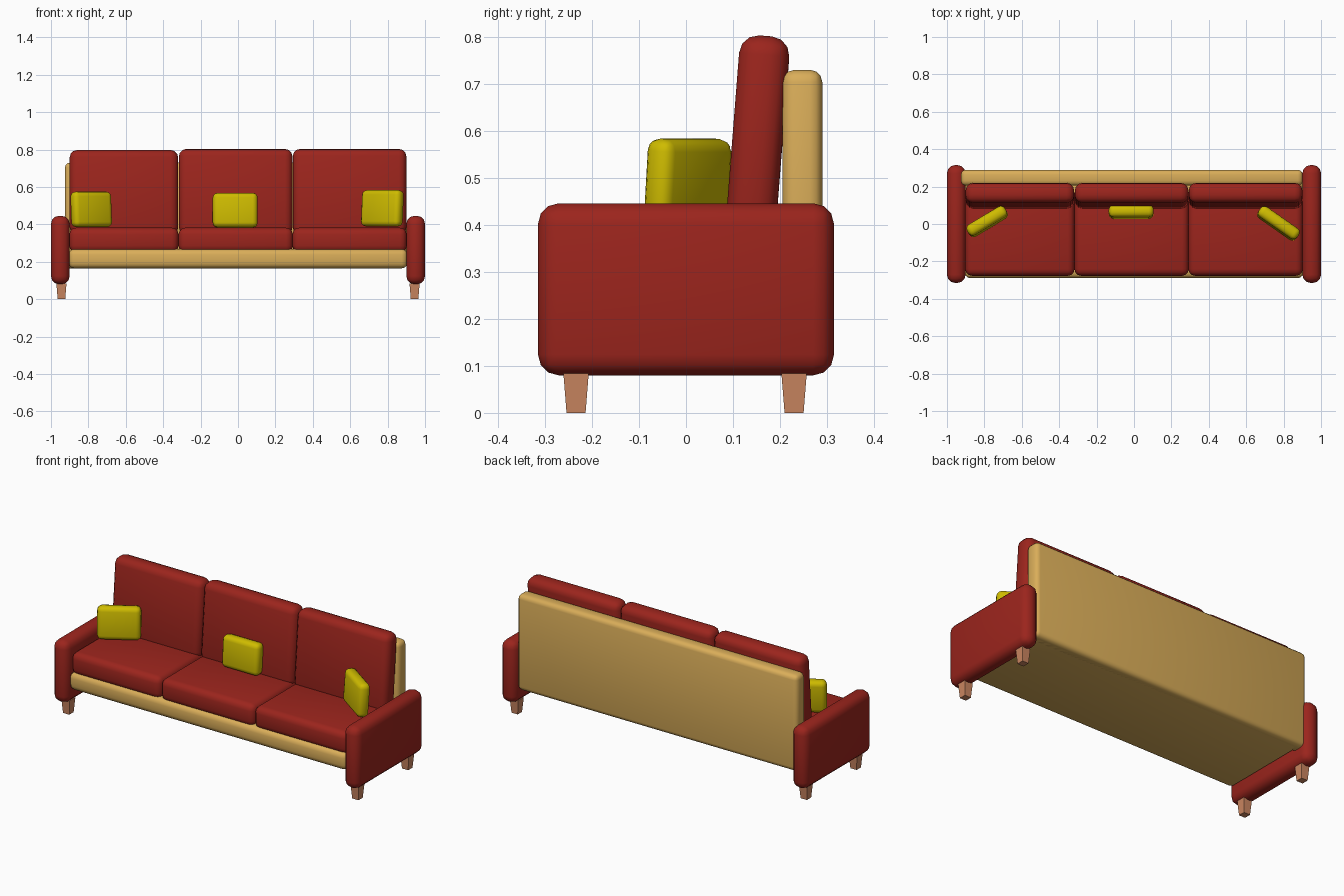
import bpy, bmesh
from math import radians
from mathutils import Vector, Matrix

if "Cube" in bpy.data.objects:
    bpy.data.objects.remove(bpy.data.objects["Cube"])


def material(name, rgb):
    m = bpy.data.materials.new(name)
    m.diffuse_color = (*rgb, 1)
    m.use_nodes = True
    m.node_tree.nodes["Principled BSDF"].inputs["Base Color"].default_value = m.diffuse_color
    return m


RED = material("red_fabric", (0.33, 0.018, 0.012))
WOOD = material("light_wood", (0.70, 0.42, 0.10))
LEG = material("leg_wood", (0.60, 0.24, 0.12))
YELLOW = material("yellow_fabric", (0.62, 0.50, 0.0))


def box(name, lo, hi, mat, bevel=0.0, segments=3, tilt=0.0, turn=0.0, taper=1.0):
    """Box between two corners, optionally rounded, tilted back and turned."""
    lo, hi = Vector(lo), Vector(hi)
    size = hi - lo
    bm = bmesh.new()
    bmesh.ops.create_cube(bm, size=1)
    for v in bm.verts:
        if v.co.z < 0:
            v.co.x *= taper
            v.co.y *= taper
    bmesh.ops.scale(bm, vec=size, verts=bm.verts)
    if bevel:
        bmesh.ops.bevel(bm, geom=bm.edges[:], offset=bevel, segments=segments,
                        profile=0.5, affect='EDGES', clamp_overlap=True)
    mesh = bpy.data.meshes.new(name)
    bm.to_mesh(mesh)
    bm.free()
    obj = bpy.data.objects.new(name, mesh)
    bpy.context.collection.objects.link(obj)
    obj.matrix_world = (Matrix.Translation((lo + hi) / 2)
                        @ Matrix.Rotation(turn, 4, 'Z') @ Matrix.Rotation(tilt, 4, 'X'))
    mesh.materials.append(mat)
    if bevel:
        mesh.polygons.foreach_set("use_smooth", [True] * len(mesh.polygons))
    return obj


# Wooden seat base and back board
box("seat_base", (-0.905, -0.29, 0.165), (0.905, 0.285, 0.268), WOOD, 0.03)
box("back_board", (-0.925, 0.205, 0.165), (0.902, 0.29, 0.73), WOOD, 0.026)

# Arms and tapered legs
for side, s in (("left", -1), ("right", 1)):
    x = 0.95 * s
    box(f"{side}_arm", (x - 0.05, -0.315, 0.08), (x + 0.05, 0.315, 0.446), RED, 0.044)
    for end, y in (("front", -0.234), ("back", 0.23)):
        lx = 0.944 * s
        box(f"{side}_{end}_leg", (lx - 0.027, y - 0.027, 0), (lx + 0.027, y + 0.027, 0.085),
            LEG, taper=0.75)

# Seat and back cushions
for n, (x0, x1) in enumerate(((-0.902, -0.318), (-0.318, 0.293), (0.291, 0.902)), 1):
    box(f"seat_cushion_{n}", (x0, -0.277, 0.25), (x1, 0.2, 0.382), RED, 0.036)
    top = 0.797 if n == 1 else 0.803
    box(f"back_cushion_{n}", (x0 + 0.002, 0.098, 0.345), (x1 - 0.002, 0.205, top),
        RED, 0.04, tilt=radians(-4.5))

# Throw pillows: centre, size, turn
for n, (c, w, h, turn) in enumerate((((-0.785, 0.013, 0.48), 0.236, 0.19, 31),
                                     ((-0.015, 0.065, 0.476), 0.24, 0.185, 0),
                                     ((0.772, 0.003, 0.486), 0.25, 0.195, -35)), 1):
    half = Vector((w / 2, 0.033, h / 2))
    box(f"pillow_{n}", Vector(c) - half, Vector(c) + half, YELLOW, 0.026,
        tilt=radians(-4), turn=radians(turn))
